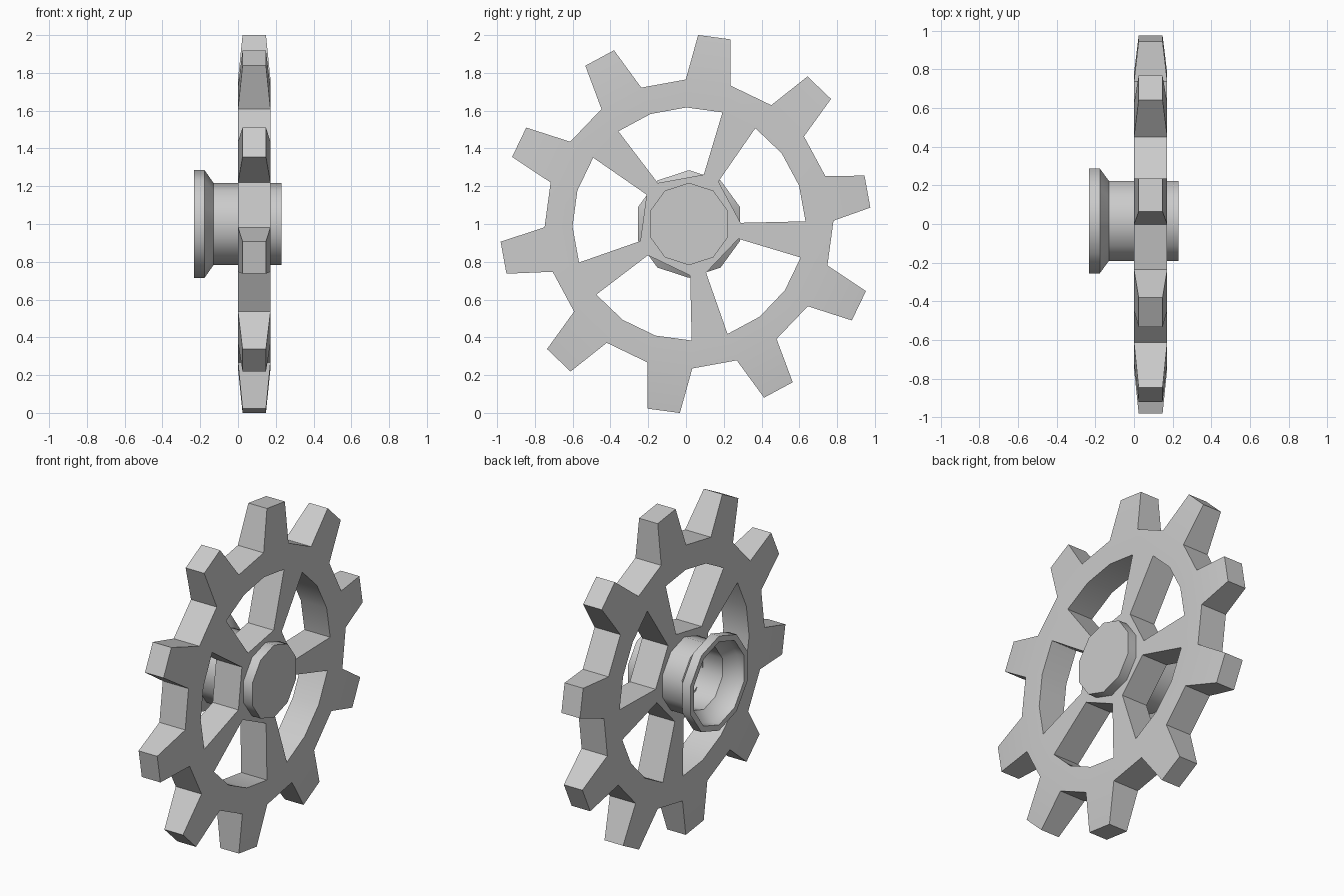
import bpy, bmesh, math
from mathutils import Vector

if "Cube" in bpy.data.objects:
    bpy.data.objects.remove(bpy.data.objects["Cube"])

CY, CZ = 0.016, 1.0
PHASE = 7.7            # angle of the first tooth, clockwise from the top
W0, W1 = 0.0, 0.172    # wheel thickness in x


def polar(x, r, deg):
    a = math.radians(deg)
    return Vector((x, CY + r * math.sin(a), CZ + r * math.cos(a)))


def finish(bm, name, angle):
    bmesh.ops.recalc_face_normals(bm, faces=bm.faces[:])
    mesh = bpy.data.meshes.new(name)
    bm.to_mesh(mesh)
    bm.free()
    ob = bpy.data.objects.new(name, mesh)
    bpy.context.collection.objects.link(ob)
    bpy.ops.object.select_all(action='DESELECT')
    ob.select_set(True)
    bpy.context.view_layer.objects.active = ob
    bpy.ops.object.shade_smooth_by_angle(angle=math.radians(angle))
    return ob


# Sprocket wheel: rim, five spokes, centre ring and ten teeth
bm = bmesh.new()
N = 20
angs = [PHASE - 9 + 18 * i for i in range(N)]


def ring(r, keep=lambda i: True):
    return [[bm.verts.new(polar(x, r, a)) if keep(i) else None
             for i, a in enumerate(angs)] for x in (W0, W1)]


is_spoke = lambda i: i % 4 in (1, 2)      # ring corners that carry a spoke
outer = ring(0.765)
inner = ring(0.617)
centre = ring(0.273, is_spoke)
bore = ring(0.19, is_spoke)


def sides(p, q):
    """Front and back faces between two rings, from corner i to j."""
    def make(i, j):
        for s in (0, 1):
            bm.faces.new((p[s][i], p[s][j], q[s][j], q[s][i]))
    return make


def wall(p, i, q, j):
    return bm.faces.new((p[0][i], q[0][j], q[1][j], p[1][i]))


tooth_faces = []
for i in range(N):
    j = (i + 1) % N
    sides(outer, inner)(i, j)
    f = wall(outer, i, outer, j)
    if i % 2 == 0:
        tooth_faces.append(f)
    if i % 4 == 1:                        # spoke and its piece of centre ring
        sides(inner, centre)(i, j)
        sides(centre, bore)(i, j)
        wall(inner, i, centre, i)
        wall(inner, j, centre, j)
        wall(bore, i, bore, j)
    else:
        wall(inner, i, inner, j)
    if i % 4 == 2:                        # flat window floor to next spoke
        k = (i + 3) % N
        sides(centre, bore)(i, k)
        wall(centre, i, centre, k)
        wall(bore, i, bore, k)

# Teeth: extrude every second rim facet and taper it (one tooth is shorter)
for t, f in enumerate(tooth_faces):
    top = bmesh.ops.extrude_discrete_faces(bm, faces=[f])['faces'][0]
    mid = polar((W0 + W1) / 2, 0.765 * math.cos(math.radians(9)), PHASE + 36 * t)
    tip = polar((W0 + W1) / 2, 0.96 if t == 2 else 0.998, PHASE + 36 * t)
    for v in top.verts:
        v.co = tip + (v.co - mid) * 0.72
finish(bm, "sprocket_wheel", 30)

# Hub: ten-sided lathe, closed in front, flared and hollow at the back
profile = [(0.23, 0.218), (-0.13, 0.218), (-0.177, 0.285), (-0.232, 0.285),
           (-0.232, 0.25), (-0.19, 0.245), (-0.13, 0.185), (0.03, 0.185)]
bm = bmesh.new()
loops = [[bm.verts.new(polar(x, r, 36 * k)) for k in range(10)] for x, r in profile]
for p, q in zip(loops, loops[1:]):
    for k in range(10):
        n = (k + 1) % 10
        bm.faces.new((p[k], p[n], q[n], q[k]))
bm.faces.new(loops[0])
bm.faces.new(loops[-1])
finish(bm, "hub", 38)
